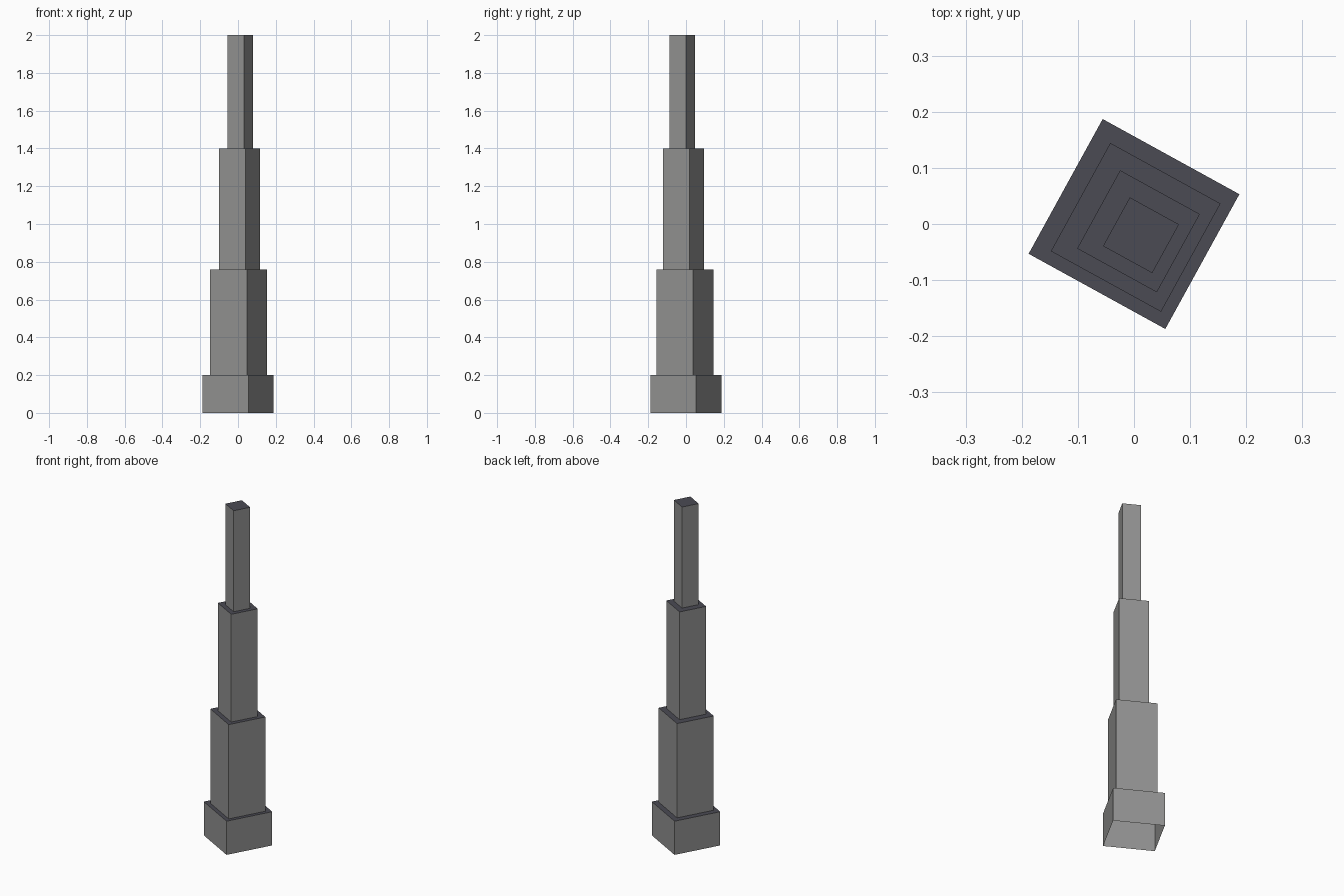
import bpy
import bmesh
import math

cube = bpy.data.objects.get("Cube")
if cube:
    bpy.data.objects.remove(cube, do_unlink=True)


def make_material(name, rgb):
    mat = bpy.data.materials.new(name)
    mat.use_nodes = True
    color = (*rgb, 1.0)
    mat.diffuse_color = color
    mat.node_tree.nodes["Principled BSDF"].inputs["Base Color"].default_value = color
    return mat


wall_grey = make_material("wall grey", (0.29, 0.29, 0.285))
roof_slate = make_material("dark roof slate", (0.07, 0.07, 0.088))


def add_tier(name, center, size, bottom, top):
    """Hollow rectangular tier with a flat roof and an open underside."""
    bm = bmesh.new()
    bmesh.ops.create_cube(bm, size=1)
    for v in bm.verts:
        v.co.x *= size[0]
        v.co.y *= size[1]
        v.co.z = top if v.co.z > 0 else bottom
    bm.normal_update()
    floor = [f for f in bm.faces if f.normal.z < -0.5]
    bmesh.ops.delete(bm, geom=floor, context='FACES_ONLY')
    for f in bm.faces:
        f.material_index = 1 if f.normal.z > 0.5 else 0
    mesh = bpy.data.meshes.new(name)
    bm.to_mesh(mesh)
    bm.free()
    mesh.materials.append(wall_grey)
    mesh.materials.append(roof_slate)
    obj = bpy.data.objects.new(name, mesh)
    obj.location = (*center, 0)
    obj.rotation_euler.z = math.radians(-28.8)
    bpy.context.collection.objects.link(obj)


# Stacked tiers, each set back a little off centre
add_tier("base_block", (0, 0), (0.278, 0.274), 0, 0.2)
add_tier("lower_tower", (0.003, -0.006), (0.224, 0.22), 0.2, 0.76)
add_tier("middle_tower", (0.008, -0.013), (0.162, 0.159), 0.76, 1.4)
add_tier("upper_tower", (0.0125, -0.02), (0.1, 0.099), 1.4, 2.0)
